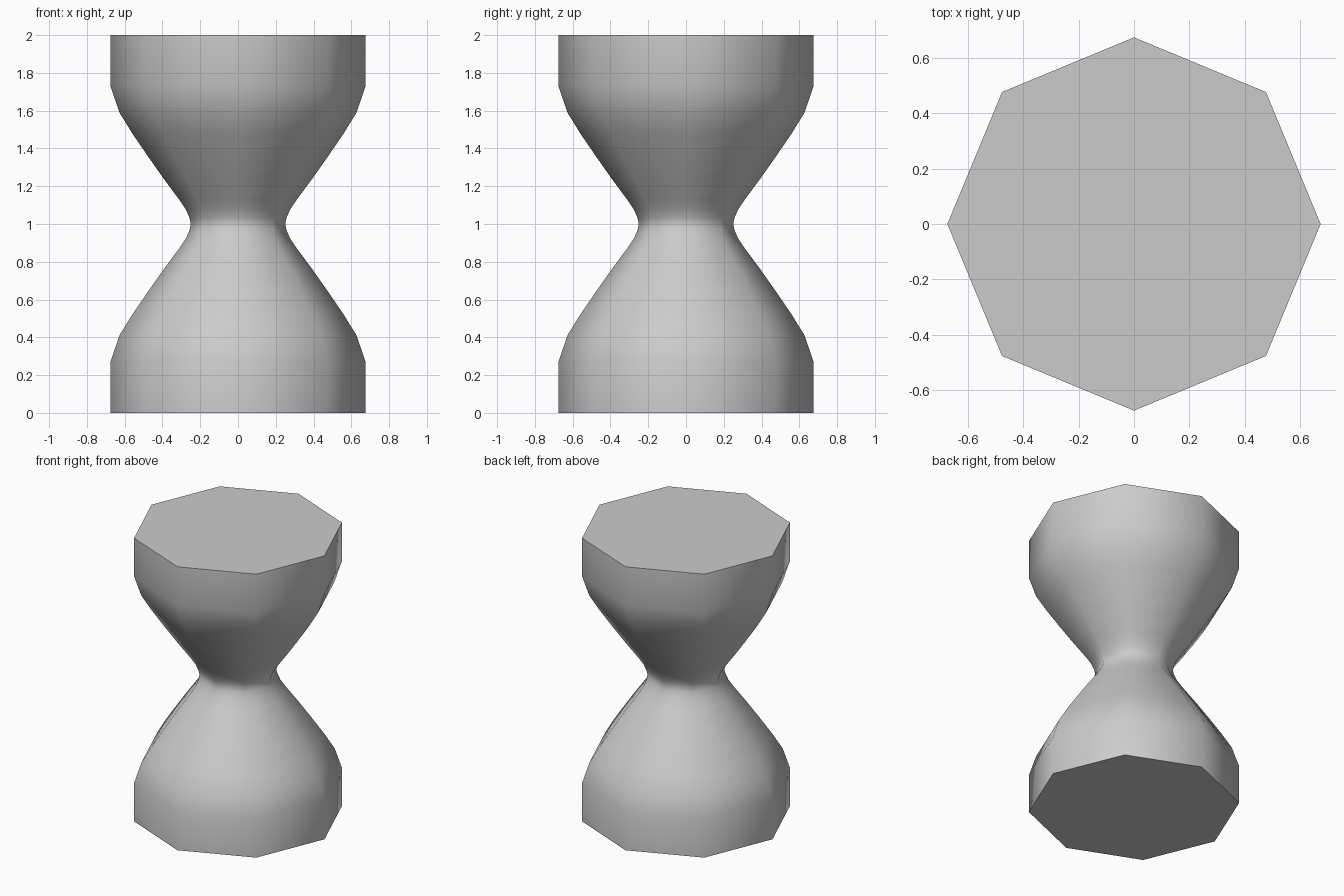
import bpy, bmesh, math

if "Cube" in bpy.data.objects:
    bpy.data.objects.remove(bpy.data.objects["Cube"])

# Lower half of the profile as (radius, height); mirrored about z = 1
half = [(0.675, 0.0), (0.675, 0.27), (0.628, 0.41), (0.56, 0.52), (0.478, 0.64),
        (0.39, 0.765), (0.312, 0.87), (0.275, 0.925), (0.256, 0.97), (0.25, 1.0)]
profile = half + [(r, 2 - z) for r, z in reversed(half[:-1])]
SIDES = 8

# Octagonal hourglass body
bm = bmesh.new()
rings = []
for r, z in profile:
    rings.append([bm.verts.new((r * math.cos(math.tau * i / SIDES),
                                r * math.sin(math.tau * i / SIDES), z))
                  for i in range(SIDES)])
for a, b in zip(rings, rings[1:]):
    for i in range(SIDES):
        j = (i + 1) % SIDES
        bm.faces.new((a[i], a[j], b[j], b[i]))

# Flat end caps
bm.faces.new(list(reversed(rings[0])))
bm.faces.new(rings[-1])

mesh = bpy.data.meshes.new("hourglass_body")
bm.to_mesh(mesh)
bm.free()
body = bpy.data.objects.new("hourglass_body", mesh)
bpy.context.collection.objects.link(body)

# Smooth sides, crisp cap rims
bpy.context.view_layer.objects.active = body
body.select_set(True)
bpy.ops.object.shade_smooth_by_angle(angle=math.radians(60))
